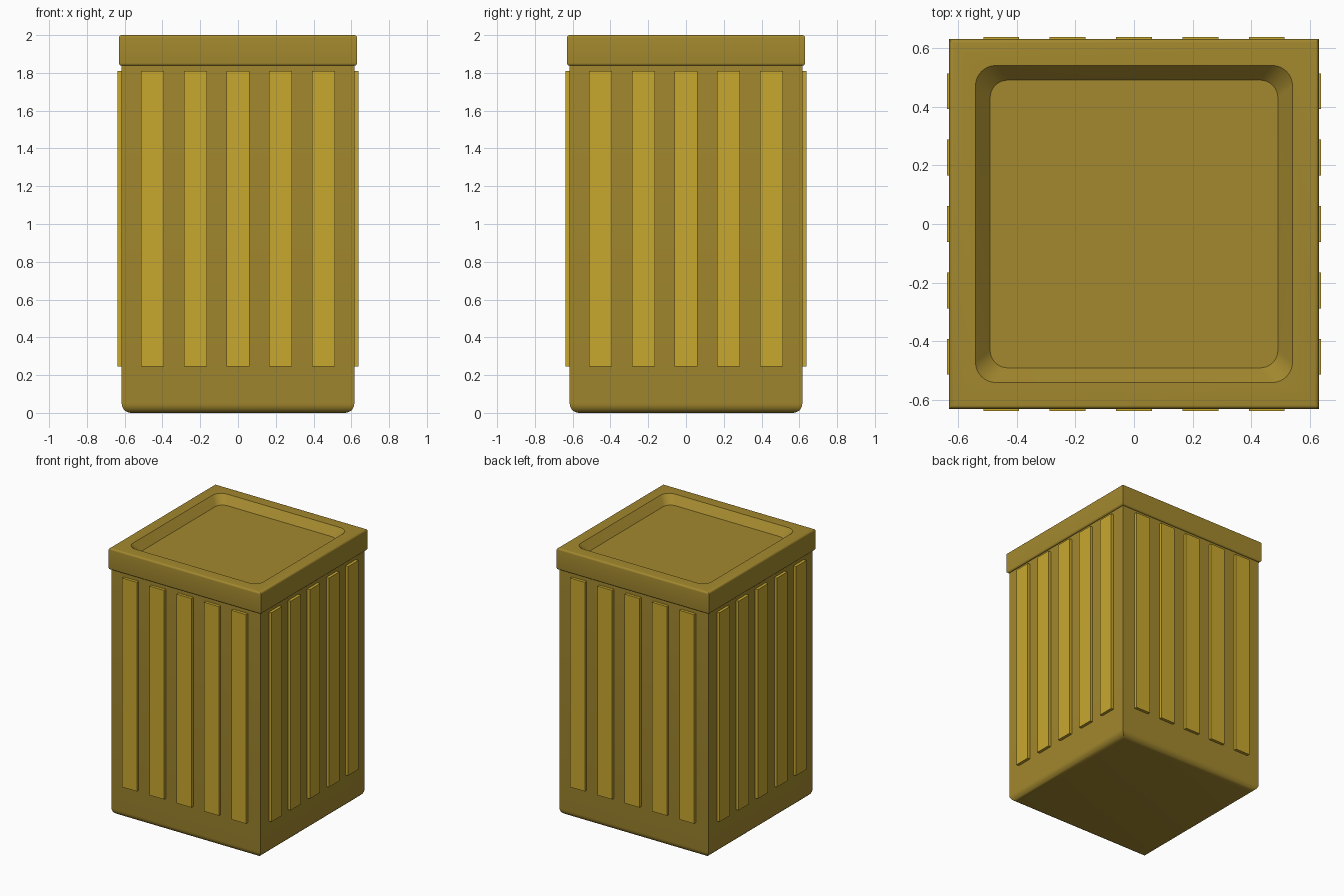
import bpy, bmesh
from math import sin, cos, pi
from mathutils import Matrix

if "Cube" in bpy.data.objects:
    bpy.data.objects.remove(bpy.data.objects["Cube"])


def material(name, rgb):
    m = bpy.data.materials.new(name)
    m.diffuse_color = (*rgb, 1)
    m.use_nodes = True
    m.node_tree.nodes["Principled BSDF"].inputs["Base Color"].default_value = m.diffuse_color
    return m


dark = material("olive_gold", (0.37, 0.25, 0.028))
light = material("bright_gold", (0.58, 0.39, 0.028))


def finish(bm, name, mat, smooth=True):
    bmesh.ops.recalc_face_normals(bm, faces=bm.faces)
    me = bpy.data.meshes.new(name)
    bm.to_mesh(me)
    bm.free()
    me.materials.append(mat)
    ob = bpy.data.objects.new(name, me)
    bpy.context.collection.objects.link(ob)
    if smooth:
        bpy.ops.object.select_all(action='DESELECT')
        ob.select_set(True)
        bpy.context.view_layer.objects.active = ob
        bpy.ops.object.shade_smooth_by_angle(angle=pi / 6)
    return ob


def square_ring(bm, half, z, r, n=8):
    """Square ring with corner radius r (r = 0 is merged to sharp corners)."""
    pts = []
    for c in range(4):
        a0 = c * pi / 2
        sx, sy = ((1, 1), (-1, 1), (-1, -1), (1, -1))[c]
        for i in range(n + 1):
            a = a0 + i / n * pi / 2
            pts.append(bm.verts.new((sx * (half - r) + r * cos(a),
                                     sy * (half - r) + r * sin(a), z)))
    return pts


def loft(name, rings, mat):
    bm = bmesh.new()
    loops = [square_ring(bm, *ring) for ring in rings]
    for a, b in zip(loops, loops[1:]):
        for i in range(len(a)):
            j = (i + 1) % len(a)
            bm.faces.new((a[i], a[j], b[j], b[i]))
    bm.faces.new(loops[0])
    bm.faces.new(loops[-1])
    bmesh.ops.remove_doubles(bm, verts=bm.verts, dist=1e-5)
    return finish(bm, name, mat)


def fillet(half, z, r, up, n=5):
    """Rounded edge rings; up=False for a bottom edge, True for a top edge."""
    out = []
    for i in range(n + 1):
        a = i / n * pi / 2
        if up:
            out.append((half - r + r * cos(a), z - r + r * sin(a), 0))
        else:
            out.append((half - r + r * sin(a), z + r - r * cos(a), 0))
    return out


# Body with rounded bottom edges
loft("body", fillet(0.616, 0, 0.05, False) + [(0.616, 1.85, 0)], dark)

# Lid with a sunken rounded panel on top
loft("lid", fillet(0.63, 1.838, 0.014, False) + fillet(0.63, 2.0, 0.014, True)
     + [(0.54, 2.0, 0.07), (0.49, 1.942, 0.06)], dark)

# Raised slats, five on each side
for s, side in enumerate(("front", "right", "back", "left")):
    bm = bmesh.new()
    for i in range(-2, 3):
        bmesh.ops.create_cube(bm, size=1, matrix=Matrix.Translation((i * 0.226, -0.6187, 1.0275))
                              @ Matrix.Diagonal((0.122, 0.0376, 1.565, 1)))
    bmesh.ops.rotate(bm, verts=bm.verts, cent=(0, 0, 0), matrix=Matrix.Rotation(s * pi / 2, 3, 'Z'))
    finish(bm, side + "_slats", light, smooth=False)
